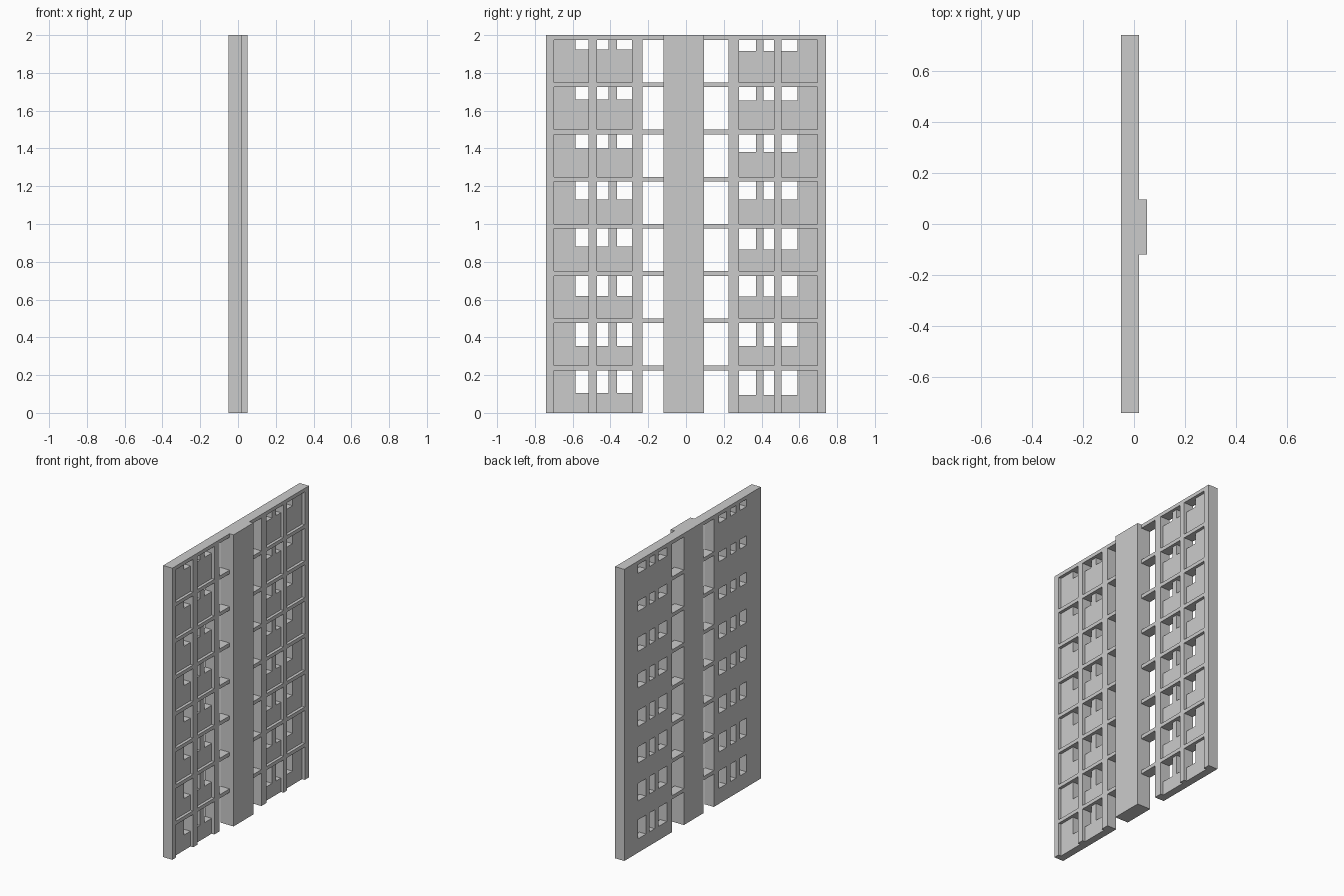
import bpy
import bmesh

if "Cube" in bpy.data.objects:
    bpy.data.objects.remove(bpy.data.objects["Cube"])

FLOORS, STEP, SLAB = 8, 0.25, 0.025
BACK, RECESS, FRONT = -0.05, 0.0, 0.02


def finish(bm, name):
    bmesh.ops.remove_doubles(bm, verts=bm.verts, dist=1e-5)
    bmesh.ops.recalc_face_normals(bm, faces=bm.faces)
    mesh = bpy.data.meshes.new(name)
    bm.to_mesh(mesh)
    bm.free()
    obj = bpy.data.objects.new(name, mesh)
    bpy.context.collection.objects.link(obj)
    return obj


def grid_solid(name, breaks, solid):
    """Outer skin of the filled cells of an uneven x/y/z grid."""
    bm = bmesh.new()
    size = [len(b) - 1 for b in breaks]

    def filled(c):
        return all(0 <= c[a] < size[a] for a in range(3)) and solid(*c)

    for i in range(size[0]):
        for j in range(size[1]):
            for k in range(size[2]):
                cell = (i, j, k)
                if not filled(cell):
                    continue
                for axis in range(3):
                    u, v = [a for a in range(3) if a != axis]
                    for side in (0, 1):
                        near = list(cell)
                        near[axis] += 2 * side - 1
                        if filled(near):
                            continue
                        quad = []
                        for du, dv in ((0, 0), (1, 0), (1, 1), (0, 1)):
                            p = [0, 0, 0]
                            p[axis] = breaks[axis][cell[axis] + side]
                            p[u] = breaks[u][cell[u] + du]
                            p[v] = breaks[v][cell[v] + dv]
                            quad.append(bm.verts.new(p))
                        bm.faces.new(quad)
    return finish(bm, name)


def box(name, x, y, z):
    return grid_solid(name, (x, y, z), lambda i, j, k: True)


def wing(name, ys, columns, sills):
    """columns: F = full frame, P = recessed panel, W = panel with window."""
    zs = []
    for n, sill in enumerate(sills):
        zs += [n * STEP, sill, (n + 1) * STEP - SLAB]
    zs.append(FLOORS * STEP)

    def solid(layer, col, row):
        kind, band = columns[col], row % 3
        if kind == 'F' or band == 2:
            return True
        if layer == 1:
            return False
        return not (kind == 'W' and band == 1)

    grid_solid(name, ((BACK, RECESS, FRONT), ys, zs), solid)


# Window wings either side of the core
wing("left_wing",
     (-0.74, -0.70, -0.585, -0.515, -0.47, -0.41, -0.365, -0.285, -0.23),
     "FPWFWPWF", (0.105, 0.355, 0.62, 0.88, 1.13, 1.40, 1.66, 1.925))
wing("right_wing",
     (0.225, 0.28, 0.37, 0.41, 0.465, 0.505, 0.59, 0.695, 0.74),
     "FWPWFWPF", (0.095, 0.355, 0.615, 0.865, 1.13, 1.38, 1.655, 1.915))

# Projecting central core
box("central_core", (BACK, 0.05), (-0.12, 0.095), (0, FLOORS * STEP))

# Floor ledges bridging the open gaps
for side, y in (("left", (-0.23, -0.12)), ("right", (0.095, 0.225))):
    for n in range(1, FLOORS + 1):
        box(f"{side}_ledge_{n}", (BACK, FRONT), y, (n * STEP - SLAB, n * STEP))
